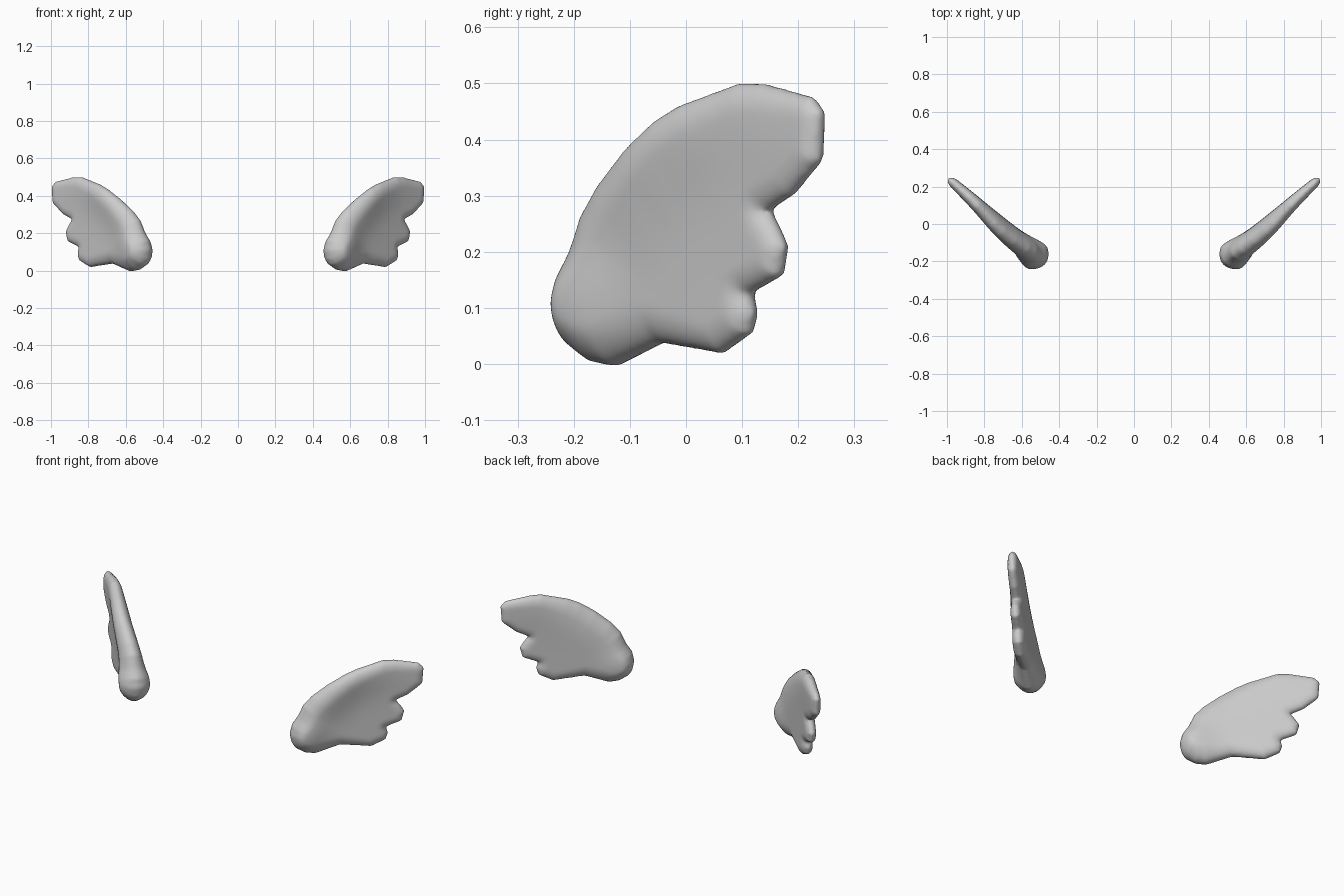
import bpy
import bmesh
from math import sqrt, exp
from mathutils import Vector
from mathutils.geometry import intersect_point_line

cube = bpy.data.objects.get("Cube")
if cube:
    bpy.data.objects.remove(cube, do_unlink=True)

# Wing outline in its own plane (distance from root, height)
trailing_edge = [(.01, .11), (.018, .065), (.036, .033), (.09, .002),
                 (.145, -.004), (.27, .037), (.43, .018), (.505, .053),
                 (.518, .09), (.507, .125), (.588, .155), (.603, .21),
                 (.58, .245), (.558, .273), (.62, .3), (.695, .36)]
leading_edge = [(.703, .45), (.675, .477), (.55, .5), (.49, .502), (.35, .463),
                (.29, .437), (.21, .387), (.127, .322), (.08, .27),
                (.052, .205), (.022, .16)]
outline = [Vector((u, v, 0)) for u, v in trailing_edge + leading_edge]
lead = [Vector((u, v, 0)) for u, v in leading_edge]

# Placement of the left wing: root corner, spread direction, outward normal
root = Vector((.465, -.22, 0))
along = Vector((.752, .66, 0))
normal = Vector((.66, -.752, 0))
bulb = Vector((.085, .105, 0))


def distance(p, a, b):
    q, f = intersect_point_line(p, a, b)
    f = min(max(f, 0), 1)
    return (p - a.lerp(b, f)).length


def path_distance(p, pts, closed):
    ends = pts[1:] + (pts[:1] if closed else [])
    return min(distance(p, a, b) for a, b in zip(pts, ends))


def bump(x, centre, width):
    return exp(-((x - centre) / width) ** 2)


def section(p):
    """Half thickness and camber of the wing at a point of its plane."""
    to_rim = path_distance(p, outline, True)
    to_lead = path_distance(p, lead, False)
    near_bulb = bump((p - bulb).length, 0, .095)
    h = .067 - .062 * p.x
    h *= .86 + .14 * bump(to_lead, .08, .1)    # thick leading edge
    h += .018 * near_bulb                      # root bulb
    r = h * (1.6 - .75 * near_bulb)            # blunt root, pillowy feathers
    k = 1 - min(to_rim / r, 1)
    camber = .024 * bump(to_lead, 0, .12) * bump(p.x, .28, .18)
    return h * sqrt(max(0, 1 - k * k)), camber


def wing_mesh():
    bm = bmesh.new()
    bm.faces.new([bm.verts.new(p) for p in outline])
    bmesh.ops.triangulate(bm, faces=bm.faces[:])
    # Slice the flat outline into a fine grid
    for axis, length in ((Vector((1, 0, 0)), .7), (Vector((0, 1, 0)), .5)):
        step = .008
        for i in range(int(length / step) + 1):
            bmesh.ops.bisect_plane(
                bm, geom=bm.verts[:] + bm.edges[:] + bm.faces[:],
                dist=1e-5, plane_co=axis * (i * step), plane_no=axis)
    bmesh.ops.triangulate(bm, faces=bm.faces[:])
    # Inflate both sides and close them along the rim
    front = bm.verts[:]
    shape = [section(v.co) for v in front]
    copy = bmesh.ops.duplicate(bm, geom=front + bm.edges[:] + bm.faces[:])
    twin = copy["vert_map"]
    for v, (h, camber) in zip(front, shape):
        base = root + along * v.co.x + Vector((0, 0, v.co.y))
        twin[v].co = base + normal * (camber - h)
        v.co = base + normal * (camber + h)
    bmesh.ops.remove_doubles(bm, verts=bm.verts[:], dist=1e-4)
    bmesh.ops.recalc_face_normals(bm, faces=bm.faces[:])
    return bm


grey = bpy.data.materials.new("soft_grey")
grey.use_nodes = True
colour = (.6, .6, .6, 1)
grey.diffuse_color = colour
grey.node_tree.nodes["Principled BSDF"].inputs["Base Color"].default_value = colour


def add_wing(name, bm):
    mesh = bpy.data.meshes.new(name)
    bm.to_mesh(mesh)
    mesh.materials.append(grey)
    obj = bpy.data.objects.new(name, mesh)
    bpy.context.collection.objects.link(obj)
    # Even out the surface for soft shading
    remesh = obj.modifiers.new("even_surface", "REMESH")
    remesh.mode = "VOXEL"
    remesh.voxel_size = .007
    remesh.use_smooth_shade = True
    soften = obj.modifiers.new("soften", "SMOOTH")
    soften.factor = .5
    soften.iterations = 6


wing = wing_mesh()
add_wing("left_wing", wing)
for v in wing.verts:
    v.co.x = -v.co.x
bmesh.ops.reverse_faces(wing, faces=wing.faces[:])
add_wing("right_wing", wing)
wing.free()
